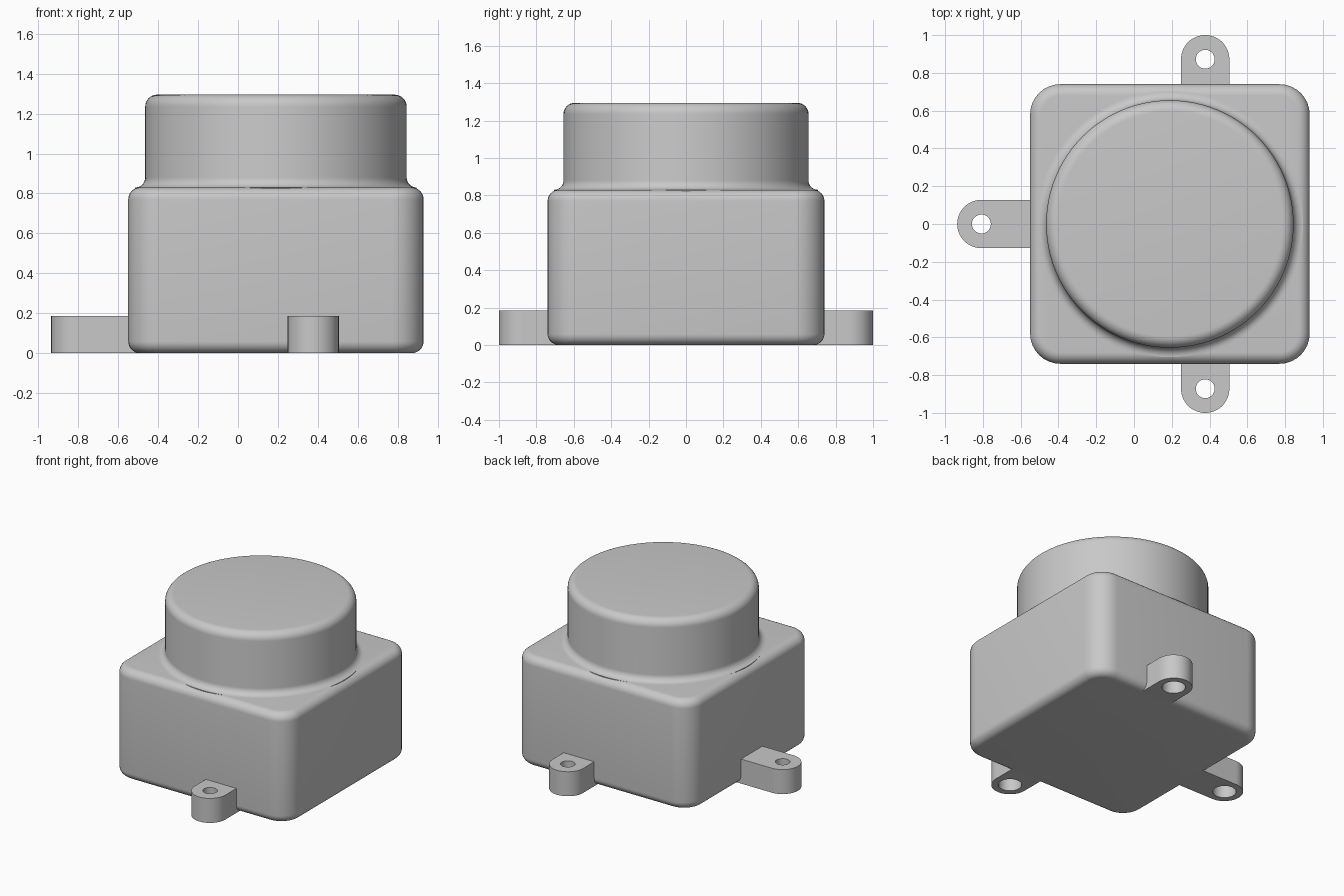
import bpy
import bmesh
from math import sin, cos, pi, atan2, radians

cube = bpy.data.objects.get("Cube")
if cube:
    bpy.data.objects.remove(cube, do_unlink=True)

# Single grey material
grey = bpy.data.materials.new("plain_grey")
grey.use_nodes = True
grey.diffuse_color = (0.58, 0.58, 0.58, 1)
grey.node_tree.nodes["Principled BSDF"].inputs["Base Color"].default_value = (0.58, 0.58, 0.58, 1)


def loft(name, rings, location, turn=0, closed=False, caps=()):
    """Skin a list of equal-length point rings into one object."""
    bm = bmesh.new()
    loops = [[bm.verts.new(p) for p in ring] for ring in rings]
    pairs = list(zip(loops, loops[1:]))
    if closed:
        pairs.append((loops[-1], loops[0]))
    for a, b in pairs:
        for i in range(len(a)):
            j = (i + 1) % len(a)
            bm.faces.new((a[i], a[j], b[j], b[i]))
    for i in caps:
        bm.faces.new(loops[i])
    bmesh.ops.recalc_face_normals(bm, faces=bm.faces)
    mesh = bpy.data.meshes.new(name)
    bm.to_mesh(mesh)
    bm.free()
    mesh.materials.append(grey)
    obj = bpy.data.objects.new(name, mesh)
    obj.location = location
    obj.rotation_euler.z = turn
    bpy.context.collection.objects.link(obj)
    bpy.ops.object.select_all(action="DESELECT")
    obj.select_set(True)
    bpy.context.view_layer.objects.active = obj
    bpy.ops.object.shade_smooth_by_angle(angle=radians(35))
    return obj


def arc(start, end, steps=8):
    return [start + (end - start) * i / steps for i in range(steps + 1)]


# Body: rounded square with filleted top and bottom edges
HALF, CORNER, EDGE, HEIGHT = 0.74, 0.16, 0.06, 0.83


def rounded_square(inset, z):
    r, c = CORNER - inset, HALF - CORNER
    return [(sx * c + r * cos(q + a), sy * c + r * sin(q + a), z)
            for sx, sy, q in ((1, 1, 0), (-1, 1, pi / 2), (-1, -1, pi), (1, -1, 1.5 * pi))
            for a in arc(0, pi / 2)]


body_rings = [rounded_square(EDGE * (1 - sin(a)), EDGE * (1 - cos(a))) for a in arc(0, pi / 2)]
body_rings += [rounded_square(EDGE * (1 - cos(a)), HEIGHT - EDGE * (1 - sin(a)))
               for a in arc(0, pi / 2)]
loft("body", body_rings, (0.19, 0, 0), caps=(0, -1))

# Round cap: flared foot, straight wall, rounded rim
RADIUS, FLARE, TOP = 0.655, 0.05, 1.295
profile = [(RADIUS + FLARE, HEIGHT - 0.03)]
profile += [(RADIUS + FLARE * (1 - sin(a)), HEIGHT + FLARE * (1 - cos(a))) for a in arc(0, pi / 2)]
profile += [(RADIUS - EDGE * (1 - cos(a)), TOP - EDGE * (1 - sin(a))) for a in arc(0, pi / 2)]
cap_rings = [[(r * cos(t), r * sin(t), z) for t in arc(0, 2 * pi, 96)[:-1]] for r, z in profile]
loft("round_cap", cap_rings, (0.19, 0, 0), caps=(0, -1))

# Mounting lugs: round-ended tabs with a counterbored screw hole
WIDTH, THICK, HOLE, BORE, BORE_DEPTH = 0.128, 0.185, 0.05, 0.08, 0.12


def lug(name, location, length, turn):
    corner = atan2(WIDTH, -length)
    angles = sorted(arc(-pi, pi, 64)[:-1] + [corner, -corner])

    def outline(z):
        points = []
        for a in angles:
            r = WIDTH
            if cos(a) < -0.001:
                r = min(WIDTH / max(abs(sin(a)), 0.001), length / -cos(a))
            points.append((r * cos(a), r * sin(a), z))
        return points

    def circle(r, z):
        return [(r * cos(a), r * sin(a), z) for a in angles]

    rings = [outline(THICK), outline(0), circle(BORE, 0), circle(BORE, BORE_DEPTH),
             circle(HOLE, BORE_DEPTH), circle(HOLE, THICK)]
    loft(name, rings, location, turn, closed=True)


lug("front_lug", (0.377, -0.872, 0), 0.192, -pi / 2)
lug("back_lug", (0.377, 0.872, 0), 0.192, pi / 2)
lug("right_lug", (-0.808, 0, 0), 0.318, pi)
